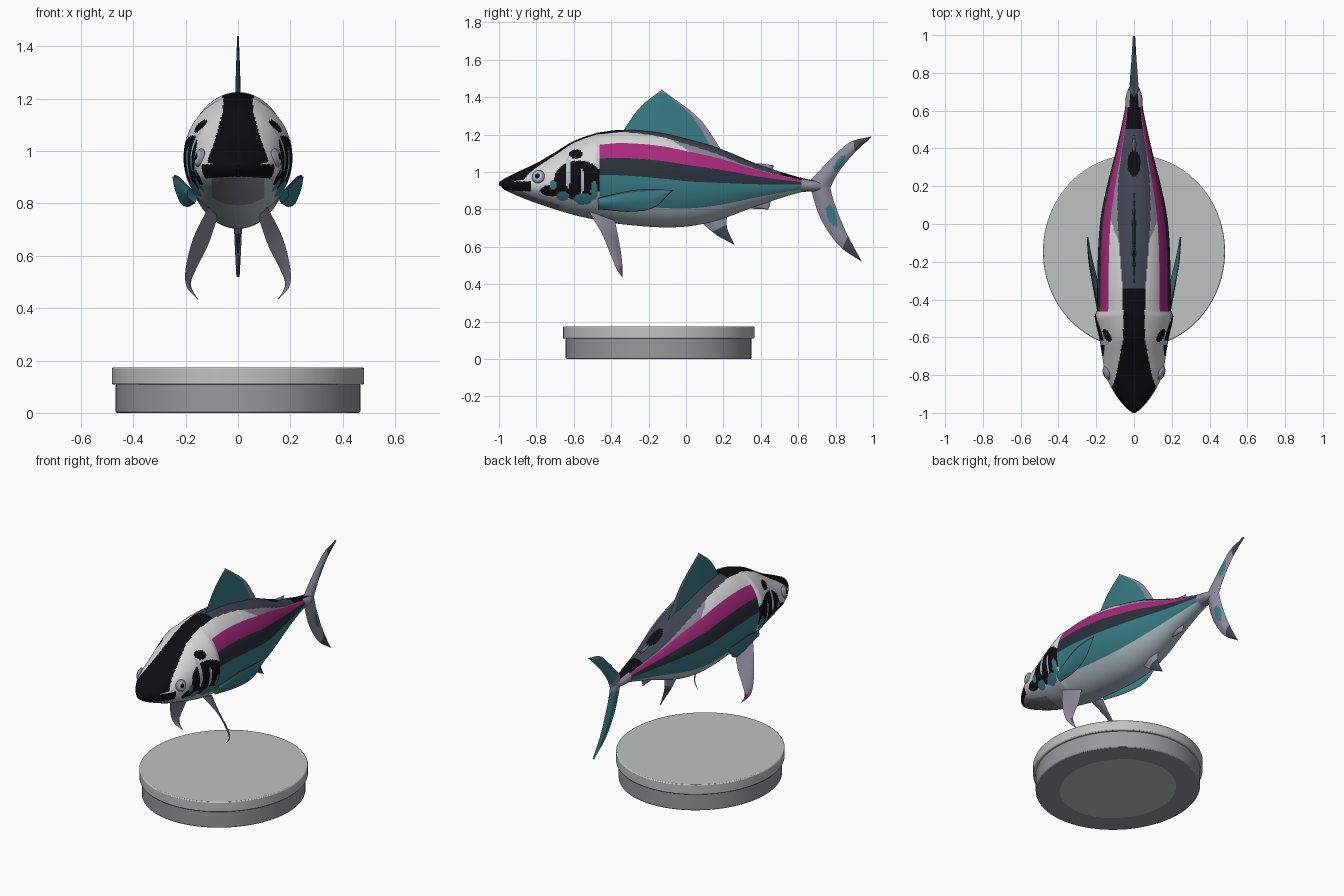
import bpy, bmesh
from math import sin, cos, pi, radians, degrees, asin, sqrt, atan2
from mathutils import Vector, Matrix

if "Cube" in bpy.data.objects:
    bpy.data.objects.remove(bpy.data.objects["Cube"])

# Flat colours
COLOURS = {
    "black": (.004, .004, .005), "white": (.68, .68, .68),
    "slate": (.05, .06, .085), "magenta": (.40, .022, .21),
    "navy": (.022, .03, .042), "teal": (.04, .2, .235),
    "pale_blue": (.44, .53, .58), "lavender": (.27, .26, .33),
    "light_grey": (.53, .54, .54), "mid_grey": (.32, .32, .34)}
MATS = {}
for name, rgb in COLOURS.items():
    m = bpy.data.materials.new(name)
    m.use_nodes = True
    m.diffuse_color = (*rgb, 1)
    m.node_tree.nodes["Principled BSDF"].inputs["Base Color"].default_value = (*rgb, 1)
    MATS[name] = m
IDX = {n: i for i, n in enumerate(COLOURS)}


def make(name, bm, bevel=0):
    bmesh.ops.recalc_face_normals(bm, faces=bm.faces)
    mesh = bpy.data.meshes.new(name)
    bm.to_mesh(mesh)
    bm.free()
    for m in MATS.values():
        mesh.materials.append(m)
    ob = bpy.data.objects.new(name, mesh)
    bpy.context.collection.objects.link(ob)
    bpy.ops.object.select_all(action='DESELECT')
    ob.select_set(True)
    bpy.context.view_layer.objects.active = ob
    bpy.ops.object.shade_smooth_by_angle(angle=radians(40))
    if bevel:
        mod = ob.modifiers.new("Soft edge", 'BEVEL')
        mod.width, mod.segments = bevel, 2
    return ob


def curve(rows, t):
    """Smooth interpolation through rows of (t, a, b, ...)."""
    t = min(max(t, rows[0][0]), rows[-1][0])
    i = max(k for k in range(len(rows) - 1) if rows[k][0] <= t)
    p, q = rows[i], rows[i + 1]
    o, r = rows[max(i - 1, 0)], rows[min(i + 2, len(rows) - 1)]
    h = q[0] - p[0]
    s = (t - p[0]) / h
    out = []
    for k in range(1, len(p)):
        m0 = (q[k] - o[k]) / (q[0] - o[0]) * h
        m1 = (r[k] - p[k]) / (r[0] - p[0]) * h
        out.append((2*s**3 - 3*s*s + 1)*p[k] + (s**3 - 2*s*s + s)*m0
                   + (3*s*s - 2*s**3)*q[k] + (s**3 - s*s)*m1)
    return out


# Body stations: y, top, bottom, half width
BODY = [(-1, .945, .93, .008), (-.97, .965, .905, .045), (-.9, 1.0, .872, .1),
        (-.8, 1.047, .833, .15), (-.7, 1.105, .8, .168), (-.6, 1.165, .77, .185),
        (-.49, 1.205, .745, .208), (-.46, 1.212, .738, .197), (-.34, 1.225, .72, .195),
        (-.14, 1.21, .704, .19), (.02, 1.172, .71, .178), (.18, 1.125, .745, .148),
        (.4, 1.035, .825, .093), (.61, .97, .89, .048), (.68, .955, .895, .042),
        (.75, .945, .9, .015)]


def surface_x(y, z):
    top, bot, w = curve(BODY, y)
    t = (2*z - top - bot) / (top - bot)
    return w * sqrt(max(0, 1 - t*t))


def spot(y, z, cy, cz, ry, rz):
    return ((y - cy)/ry)**2 + ((z - cz)/rz)**2 < 1


def body_colour(x, y, z, ang):
    ax = abs(x)
    if y < -.34:                                   # crown stripe and snout
        strip = curve([(-1, .14), (-.88, .12), (-.8, .095), (-.7, .075), (-.6, .058), (-.34, .06)], y)[0]
        if ax < strip and ang > 15:
            return "black"
    if y < -.83 and .895 + .2*(y + .83) * -.25 < z < .95:
        return "black"
    if y < -.46:                                   # cheeks and gill cover
        if z < .9 and y < -.68 and ax < .1:
            return "lavender"
        if any(spot(y, z, *s) for s in ((-.66, .87, .035, .025), (-.55, .855, .05, .03),
                                        (-.49, .9, .02, .05), (-.71, .93, .02, .025))):
            return "teal"
        if spot(y, z, -.63, 1.0, .012, .09) or spot(y, z, -.555, .95, .006, .08):
            return "pale_blue"
        if spot(y, z, -.575, .955, .13, .105) or spot(y, z, -.59, 1.095, .035, .025):
            return "black"
        if spot(y, z, -.72, .9, .06, .03):
            return "black"
        return "white" if ang > -20 else "pale_blue"
    if y > .62:
        return "black" if ang > 60 else "lavender"
    back = curve([(-.34, 72), (-.1, 65), (.1, 58), (.3, 50), (.7, 46)], y)[0]
    if y > -.34 and ang > back:                    # back
        return "black" if y > .5 or spot(y, x, .32, 0, .07, .035) else "slate"
    if ang > 46:
        return "white" if y < -.05 - (ang - 58)*.006 else "lavender"
    if ang > 24:
        return "magenta"
    if ang > 2:
        return "navy"
    if ang > -36:
        return "teal"
    return "pale_blue"


# Fish body: lofted rings, colours chosen along the contour
bm = bmesh.new()
N, RINGS = 180, 190
rings, info = [], {}
for i in range(RINGS + 1):
    s = i / RINGS
    y = -1 + 1.75 * s * (.55 + .45*s)
    top, bot, w = curve(BODY, y)
    rings.append([bm.verts.new((w*cos(2*pi*j/N), y, (top + bot)/2 + (top - bot)/2*sin(2*pi*j/N)))
                  for j in range(N)])
for a, b in zip(rings, rings[1:]):
    for j in range(N):
        k = (j + 1) % N
        f = bm.faces.new((a[j], a[k], b[k], b[j]))
        c = f.calc_center_median()
        ang = degrees(asin(sin(2*pi*(j + .5)/N)))
        f.material_index = IDX[body_colour(c.x, c.y, c.z, ang)]
bm.faces.new(rings[0]).material_index = IDX["black"]
bm.faces.new(rings[-1]).material_index = IDX["lavender"]
make("fish_body", bm)


def fin(name, lead, trail, thick, rule, side=1, nu=20, nv=28):
    """Lens-section fin between a leading and a trailing edge, root to tip."""
    lead, trail = ([(i/(len(e) - 1), *p) for i, p in enumerate(e)] for e in (lead, trail))
    bm = bmesh.new()
    for face in (1, -1):
        grid = []
        for j in range(nv + 1):
            v = j / nv
            a, b = Vector(curve(lead, v)), Vector(curve(trail, v))
            row = []
            for i in range(nu + 1):
                u = i / nu
                p = a.lerp(b, u)
                p.x = (p.x + face*thick/2*sin(pi*u)*(1 - .75*v)) * side
                row.append(bm.verts.new(p))
            grid.append(row)
        for j in range(nv):
            for i in range(nu):
                f = bm.faces.new((grid[j][i], grid[j][i+1], grid[j+1][i+1], grid[j+1][i]))
                f.material_index = IDX[rule((i + .5)/nu, (j + .5)/nv, face*side)]
    bmesh.ops.remove_doubles(bm, verts=bm.verts, dist=.0002)
    return make(name, bm)


def mid(*pts):
    return [(0, y, z) for y, z in pts]


# Fins on the centre line
fin("dorsal_fin", mid((-.35, 1.2), (-.25, 1.34), (-.13, 1.44)),
    mid((.2, 1.1), (.07, 1.285), (-.13, 1.44)), .025,
    lambda u, v, s: "lavender" if u > .88 or v > .94 else "teal")
fin("rear_finlet", mid((.34, 1.04), (.39, 1.045), (.47, 1.035)),
    mid((.45, 1.0), (.46, 1.01), (.47, 1.035)), .03, lambda u, v, s: "lavender")
fin("lower_finlet", mid((.32, .81), (.37, .802), (.44, .8)),
    mid((.45, .86), (.45, .83), (.44, .8)), .03, lambda u, v, s: "lavender")
fin("anal_fin", mid((.07, .74), (.16, .665), (.26, .61)),
    mid((.22, .78), (.22, .7), (.26, .61)), .03,
    lambda u, v, s: "slate" if v > .4 else "lavender")


def tail_colour(u, v, s):
    if s < 0:
        return "lavender" if u < .12 or v < .1 else "teal"
    if v > .72:
        return "slate"
    return "teal" if spot(u, v, .6, .4, .25, .13) else "lavender"


fin("tail_upper_lobe", mid((.66, .95), (.79, 1.085), (.88, 1.16), (.995, 1.19)),
    mid((.77, .91), (.81, .99), (.89, 1.09), (.995, 1.19)), .05, tail_colour)
fin("tail_lower_lobe", mid((.66, .93), (.72, .75), (.82, .605), (.94, .52)),
    mid((.77, .92), (.795, .83), (.855, .68), (.94, .52)), .05, tail_colour)

# Paired fins and eyes
for side, label in ((1, "left"), (-1, "right")):
    fin(label + "_pectoral_fin",
        [(.185, -.47, .86), (.222, -.3, .9), (.24, -.19, .908), (.246, -.07, .902)],
        [(.165, -.47, .8), (.195, -.3, .787), (.225, -.17, .81), (.246, -.07, .902)], .035,
        lambda u, v, s: "slate" if u < .08 or u > .93 else "teal", side)
    fin(label + "_pelvic_fin",
        [(.11, -.52, .79), (.17, -.45, .67), (.2, -.4, .55), (.195, -.37, .48), (.155, -.34, .435)],
        [(.08, -.38, .74), (.115, -.36, .64), (.16, -.345, .55), (.18, -.34, .49), (.155, -.34, .435)],
        .016, lambda u, v, s: "magenta" if .7 < v < .85 and u > .6 else "lavender", side)
    bm = bmesh.new()
    bmesh.ops.create_uvsphere(bm, u_segments=32, v_segments=24, radius=.036)
    for f in bm.faces:
        c = f.calc_center_median()
        r = c.xy.length
        f.material_index = IDX["black" if r < .013 else "pale_blue" if r < .026 else "lavender"]
    ey, ez = -.79, .975
    slope = Vector((1, -.35, .25)).normalized()
    bm.transform(slope.to_track_quat('Z', 'Y').to_matrix().to_4x4() @ Matrix.Diagonal((1, 1, .45, 1)))
    bm.transform(Matrix.Translation((surface_x(ey, ez), ey, ez)))
    bm.transform(Matrix.Diagonal((side, 1, 1, 1)))
    make(label + "_eye", bm)

# Oval display base, with an inset panel underneath
for name, rx, ry, z0, z1, colour in (("base_lower", .467, .497, 0, .112, "mid_grey"),
                                     ("base_top", .482, .512, .108, .174, "light_grey")):
    bm = bmesh.new()
    bmesh.ops.create_cone(bm, cap_ends=True, segments=96, radius1=1, radius2=1, depth=1)
    bm.transform(Matrix.Translation((0, -.146, (z0 + z1)/2)) @ Matrix.Diagonal((rx, ry, z1 - z0, 1)))
    for f in bm.faces:
        f.material_index = IDX[colour]
    if z0 == 0:
        under = [f for f in bm.faces if len(f.verts) > 4 and f.calc_center_median().z < .01]
        bmesh.ops.inset_region(bm, faces=under, thickness=.14)
        under[0].material_index = IDX["light_grey"]
    make(name, bm, .006)
